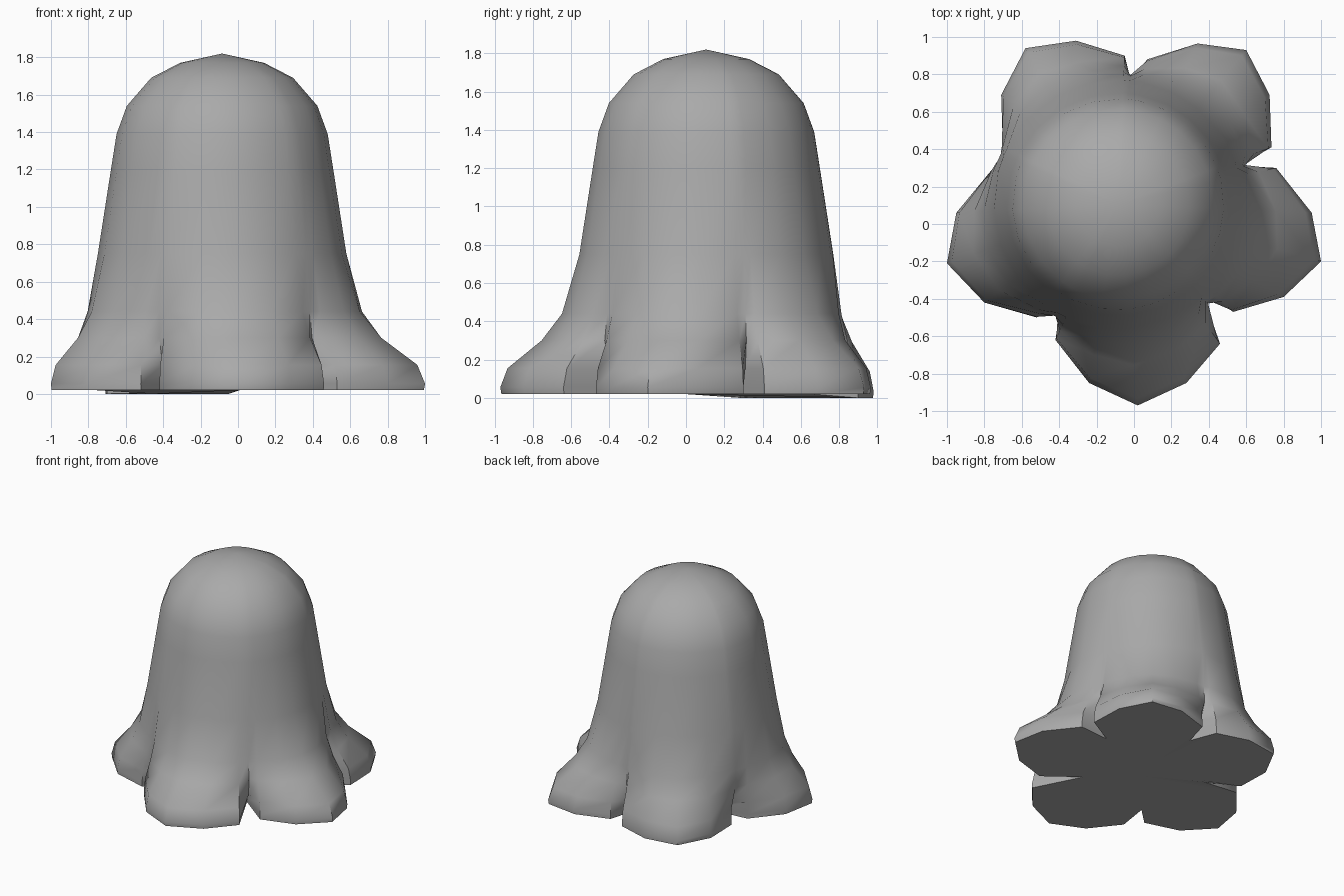
import bpy, bmesh, math
from mathutils import Vector

cube = bpy.data.objects.get("Cube")
if cube:
    bpy.data.objects.remove(cube)

# one flat grey for the whole body
grey = bpy.data.materials.new("plain_grey")
grey.use_nodes = True
colour = (0.4, 0.4, 0.4, 1)
grey.diffuse_color = colour
grey.node_tree.nodes["Principled BSDF"].inputs["Base Color"].default_value = colour

# axis of the slightly off-centre bell
AXIS = Vector((-0.085, 0.105))

# hem outline, counterclockwise: five points per lobe, then the notch after it
# (as seen from above, and where it ends on the underside)
LOBES = [
    ([(0.53, -0.47), (0.80, -0.39), (1.0, -0.2), (0.95, 0.06), (0.76, 0.30)],
     (0.61, 0.32), (0.50, 0.28)),
    ([(0.735, 0.41), (0.725, 0.69), (0.60, 0.93), (0.34, 0.965), (0.07, 0.88)],
     (-0.02, 0.79), (0.01, 0.66)),
    ([(-0.05, 0.90), (-0.31, 0.98), (-0.58, 0.94), (-0.71, 0.69), (-0.70, 0.41)],
     (-0.68, 0.36), (-0.44, 0.28)),
    ([(-0.76, 0.29), (-0.95, 0.06), (-1.0, -0.21), (-0.80, -0.42), (-0.52, -0.50)],
     (-0.41, -0.47), (-0.37, -0.30)),
    ([(-0.42, -0.62), (-0.24, -0.85), (0.02, -0.97), (0.28, -0.85), (0.46, -0.64)],
     (0.41, -0.44), (0.27, -0.27)),
]
outline = []      # (upper point, underside point, lobe index)
for i, (tips, notch, deep) in enumerate(LOBES):
    outline += [(Vector(p), Vector(p), i) for p in tips]
    outline.append((Vector(notch), Vector(deep), i))

# rings: height, bell radius, flare towards the hem, notch depth
RINGS = [
    (0.02, 0.70, 0.985, 1.0), (0.055, 0.70, 1.0, 0.85), (0.155, 0.70, 0.9, 0.25),
    (0.30, 0.70, 0.43, 0.0), (0.44, 0.69, 0.17, 0.0), (0.75, 0.665, 0, 0),
    (1.2, 0.595, 0, 0), (1.39, 0.565, 0, 0), (1.54, 0.51, 0, 0),
    (1.69, 0.38, 0, 0), (1.77, 0.225, 0, 0),
]

bm = bmesh.new()
rings = []
for z, radius, flare, depth in RINGS:
    ring = []
    for upper, under, lobe in outline:
        bell = AXIS + (upper - AXIS).normalized() * radius
        p = bell.lerp(upper.lerp(under, depth), flare)
        sag = 0.02 * flare if lobe == 2 else 0     # one lobe hangs a little lower
        ring.append(bm.verts.new((p.x, p.y, z - sag)))
    rings.append(ring)

# side walls
n = len(outline)
for low, high in zip(rings, rings[1:]):
    for k in range(n):
        j = (k + 1) % n
        bm.faces.new((low[k], low[j], high[j], high[k]))

# crown and flat underside
apex = bm.verts.new((AXIS.x, AXIS.y, 1.82))
base = bm.verts.new((0, 0, 0.02))
for k in range(n):
    j = (k + 1) % n
    bm.faces.new((rings[-1][k], rings[-1][j], apex))
    bm.faces.new((rings[0][j], rings[0][k], base))
bmesh.ops.recalc_face_normals(bm, faces=bm.faces)

mesh = bpy.data.meshes.new("bell_body")
bm.to_mesh(mesh)
bm.free()
mesh.materials.append(grey)
body = bpy.data.objects.new("bell_body", mesh)
bpy.context.collection.objects.link(body)
bpy.ops.object.select_all(action='DESELECT')
body.select_set(True)
bpy.context.view_layer.objects.active = body
bpy.ops.object.shade_smooth_by_angle(angle=math.radians(52))
